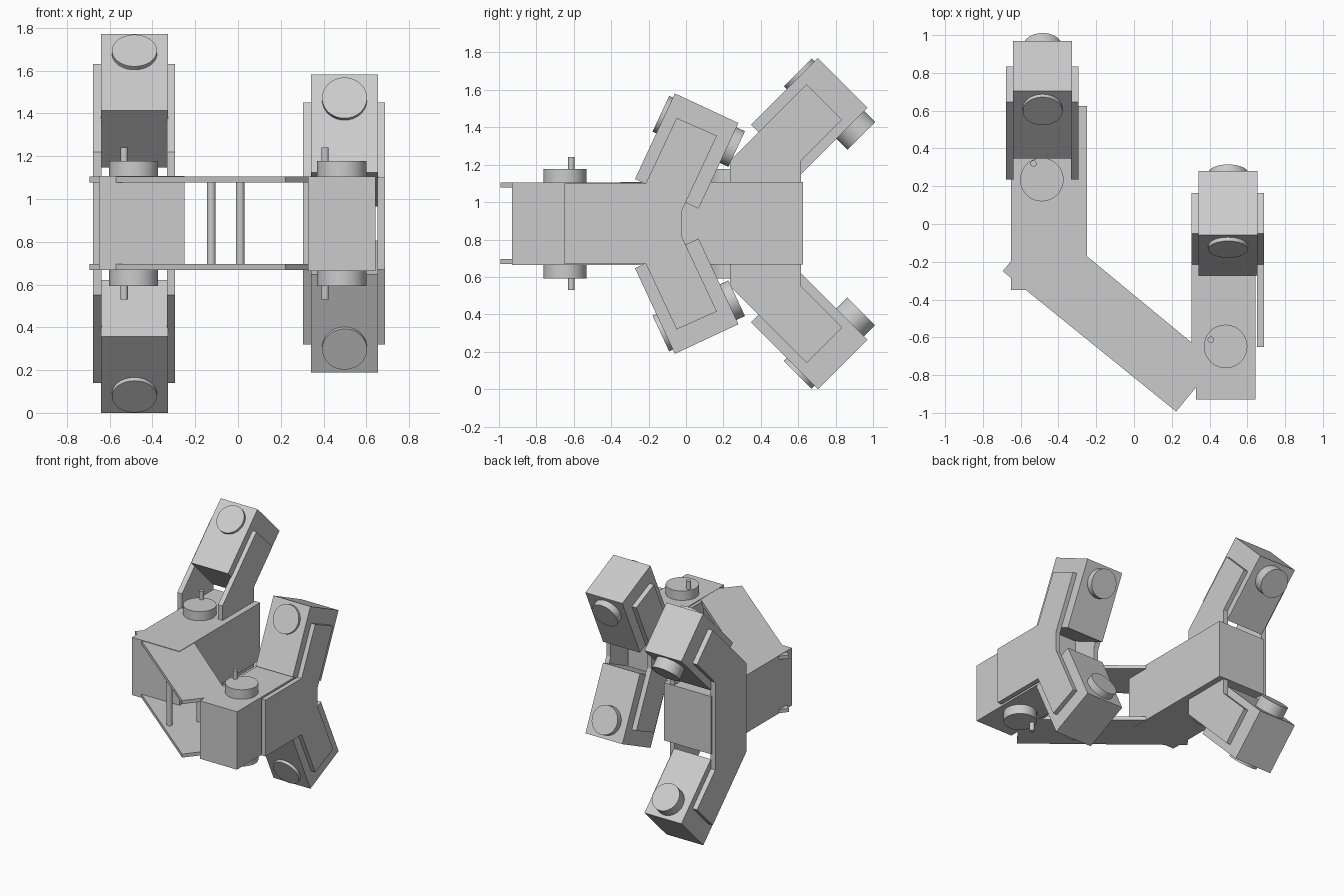
import bpy, bmesh, math
from mathutils import Vector

if "Cube" in bpy.data.objects:
    bpy.data.objects.remove(bpy.data.objects["Cube"])

C = 0.885  # height of the horizontal symmetry plane


def prism(name, pts, vec):
    """Extrude a closed 3D polygon along vec."""
    bm = bmesh.new()
    f = bm.faces.new([bm.verts.new(p) for p in pts])
    r = bmesh.ops.extrude_face_region(bm, geom=[f])
    verts = [g for g in r["geom"] if isinstance(g, bmesh.types.BMVert)]
    bmesh.ops.translate(bm, verts=verts, vec=vec)
    bmesh.ops.recalc_face_normals(bm, faces=bm.faces)
    me = bpy.data.meshes.new(name)
    bm.to_mesh(me)
    bm.free()
    ob = bpy.data.objects.new(name, me)
    bpy.context.collection.objects.link(ob)
    return ob


def side_prism(name, yz, x0, x1):
    return prism(name, [(x0, y, z) for y, z in yz], (x1 - x0, 0, 0))


def flat_prism(name, xy, z0, z1):
    return prism(name, [(x, y, z0) for x, y in xy], (0, 0, z1 - z0))


def rod(name, a, b, r, n=48):
    a, b = Vector(a), Vector(b)
    d = b - a
    bpy.ops.mesh.primitive_cylinder_add(vertices=n, radius=r, depth=d.length, location=(a + b) / 2)
    ob = bpy.context.object
    ob.name = name
    ob.rotation_euler = d.to_track_quat('Z', 'Y').to_euler()
    bpy.ops.object.shade_smooth_by_angle()


def flip(z, s):
    return C + s * (z - C)


def finger(side, xc, angle, corner, bulge):
    """Motor box of each finger with its front and back discs, above and below."""
    u = Vector((math.sin(angle), math.cos(angle)))
    n = Vector((math.cos(angle), -math.sin(angle)))
    p = Vector(corner)
    L, W = 0.505, 0.375
    box = [p, p + u * L, p + u * L - n * W, p - n * W]
    hub = p + u * (L - 0.13)
    for s, tag in ((1, "upper"), (-1, "lower")):
        side_prism(f"{side}_{tag}_finger", [(q.x, flip(q.y, s)) for q in box], xc - 0.156, xc + 0.156)
        for d0, d1, end in ((-0.02, bulge, "back"), (-W + 0.02, -W - 0.022, "front")):
            a, b = hub + n * d0, hub + n * d1
            rod(f"{side}_{tag}_{end}_disc", (xc, a.x, flip(a.y, s)), (xc, b.x, flip(b.y, s)), 0.105)


def brackets(side, half, spans):
    """Forked side plates, profile mirrored about the middle height."""
    prof = half + [(y, flip(z, -1)) for y, z in reversed(half)]
    for i, (x0, x1) in enumerate(spans):
        side_prism(f"{side}_fork_plate_{i + 1}", prof, x0, x1)


def pivots(side, x, y, px, py):
    """Pivot disc and small pin on the top and bottom of a base block."""
    for s, tag in ((1, "top"), (-1, "bottom")):
        rod(f"{side}_{tag}_pivot", (x, y, flip(1.09, s)), (x, y, flip(1.178, s)), 0.115)
        rod(f"{side}_{tag}_pin", (px, py, flip(1.15, s)), (px, py, flip(1.24, s)), 0.017, 24)


# Base blocks
flat_prism("left_base", [(-0.65, -0.35), (-0.25, -0.35), (-0.25, 0.625), (-0.65, 0.625)], 0.667, 1.108)
flat_prism("right_base", [(0.328, -0.93), (0.643, -0.93), (0.643, -0.22), (0.328, -0.22)], 0.664, 1.106)

# Fork plates
brackets("left", [(0.235, 1.22), (0.645, 1.63), (0.835, 1.44), (0.615, 1.22)],
         [(-0.678, -0.638), (-0.333, -0.295)])
brackets("right", [(-0.65, 1.1), (-0.215, 1.1), (-0.05, 1.45), (0.165, 1.355), (-0.022, 0.955)],
         [(0.305, 0.345), (0.652, 0.688)])

# Fingers
finger("left", -0.484, math.radians(45), (0.613, 1.148), 0.083)
finger("right", 0.498, math.radians(25), (0.067, 0.965), 0.05)

# Pivots
pivots("left", -0.488, 0.235, -0.532, 0.32)
pivots("right", 0.485, -0.648, 0.407, -0.613)

# Diagonal connecting plates
for z0, z1, tag in ((1.077, 1.104, "top"), (0.668, 0.695, "bottom")):
    flat_prism(f"{tag}_link_plate", [(-0.695, -0.25), (0.223, -0.993), (0.332, -0.86),
                                     (0.332, -0.65), (-0.25, -0.17), (-0.585, -0.115)], z0, z1)

# Spacer posts
for x, y in ((-0.125, -0.65), (0.01, -0.48)):
    rod("spacer_post", (x, y, 0.68), (x, y, 1.09), 0.02, 24)
